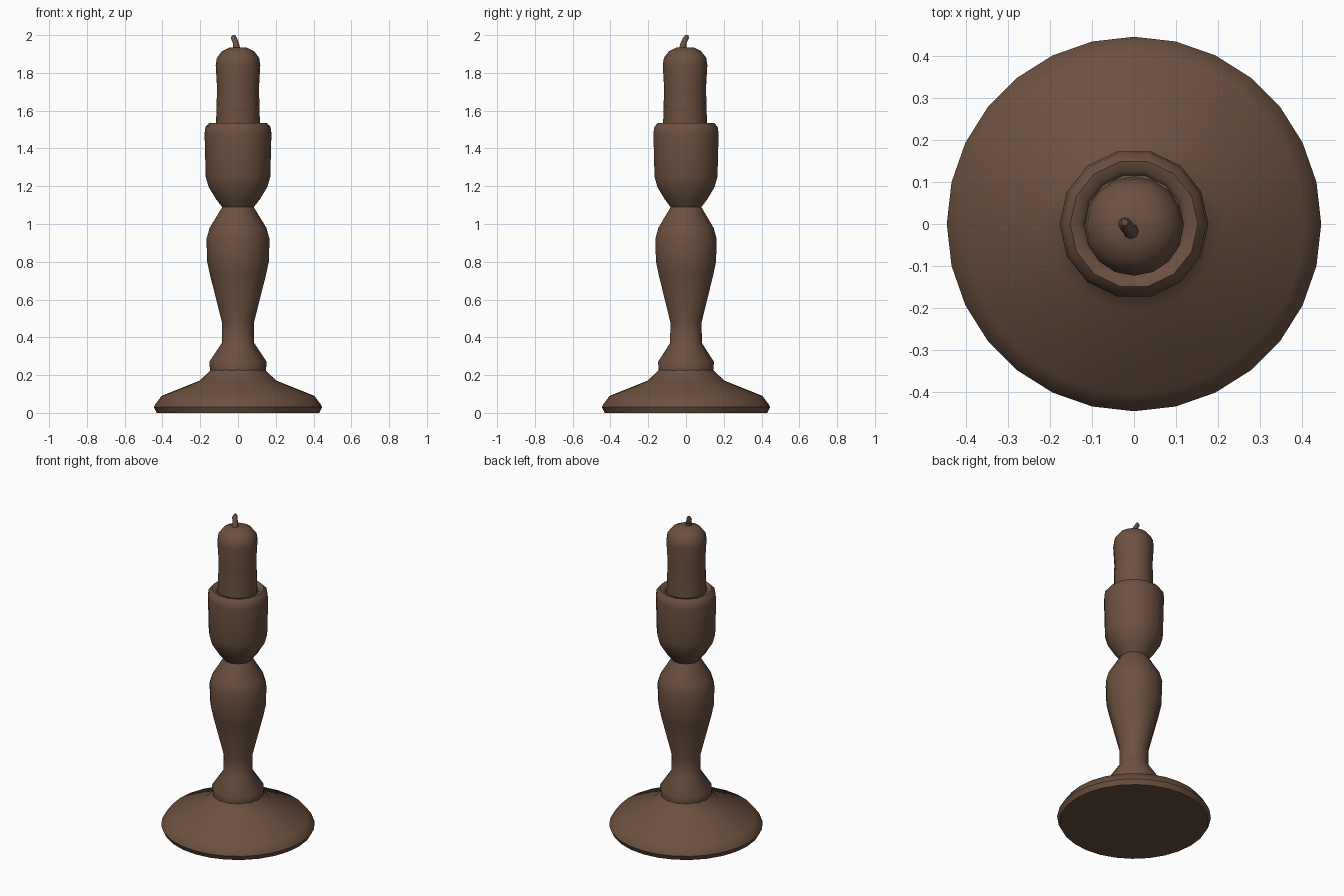
import bpy, bmesh, math
from mathutils import Vector

cube = bpy.data.objects.get("Cube")
if cube:
    bpy.data.objects.remove(cube, do_unlink=True)

brown = bpy.data.materials.new("dark brown")
brown.use_nodes = True
colour = (0.15, 0.08, 0.05, 1)
brown.diffuse_color = colour
shader = brown.node_tree.nodes["Principled BSDF"]
shader.inputs["Base Color"].default_value = colour
shader.inputs["Roughness"].default_value = 0.8


def finish(name, bm, angle=50):
    bmesh.ops.recalc_face_normals(bm, faces=bm.faces)
    mesh = bpy.data.meshes.new(name)
    bm.to_mesh(mesh)
    bm.free()
    mesh.materials.append(brown)
    obj = bpy.data.objects.new(name, mesh)
    bpy.context.collection.objects.link(obj)
    bpy.ops.object.select_all(action='DESELECT')
    obj.select_set(True)
    bpy.context.view_layer.objects.active = obj
    bpy.ops.object.shade_smooth_by_angle(angle=math.radians(angle))
    return obj


def loft(name, rings, sides, angle=50):
    """Skin round rings given as (centre, radius) and cap both ends."""
    bm = bmesh.new()
    loops = []
    for centre, r in rings:
        turns = [math.tau * i / sides for i in range(sides)]
        loops.append([bm.verts.new(Vector(centre) + Vector((r * math.cos(a), r * math.sin(a), 0)))
                      for a in turns])
    for low, high in zip(loops, loops[1:]):
        for i in range(sides):
            j = (i + 1) % sides
            bm.faces.new((low[i], low[j], high[j], high[i]))
    bm.faces.new(loops[0][::-1])
    bm.faces.new(loops[-1])
    return finish(name, bm, angle)


def turned(name, profile, sides, angle=50):
    return loft(name, [((0, 0, z), r) for r, z in profile], sides, angle)


# Wide foot
turned("foot", [(0.43, 0), (0.445, 0.03), (0.438, 0.045), (0.405, 0.09),
                (0.205, 0.17), (0.15, 0.22), (0.14, 0.235)], 28)

# Collar, vase-shaped stem and waist
turned("stem", [(0.148, 0.225), (0.152, 0.27), (0.086, 0.37), (0.085, 0.48),
                (0.148, 0.73), (0.163, 0.8), (0.167, 0.92), (0.15, 0.98),
                (0.083, 1.09)], 14)

# Candle cup with a rounded rim and shallow recess
turned("cup", [(0.08, 1.085), (0.115, 1.13), (0.155, 1.195), (0.171, 1.25),
               (0.177, 1.48), (0.172, 1.515), (0.152, 1.535), (0.128, 1.53),
               (0.118, 1.515)], 14)

# Candle, slightly swollen near its softened top
loft("candle", [((0, -0.005, 1.5), 0.117), ((0, -0.005, 1.72), 0.111),
                ((0, -0.005, 1.84), 0.118), ((0, -0.005, 1.88), 0.112),
                ((0, -0.005, 1.915), 0.085), ((0, -0.005, 1.935), 0.045)], 16)

# Bent wick
loft("wick", [((-0.005, -0.02, 1.92), 0.02), ((-0.012, -0.012, 1.96), 0.016),
              ((-0.022, 0, 1.985), 0.016), ((-0.022, 0.004, 2.0), 0.008)], 8)
